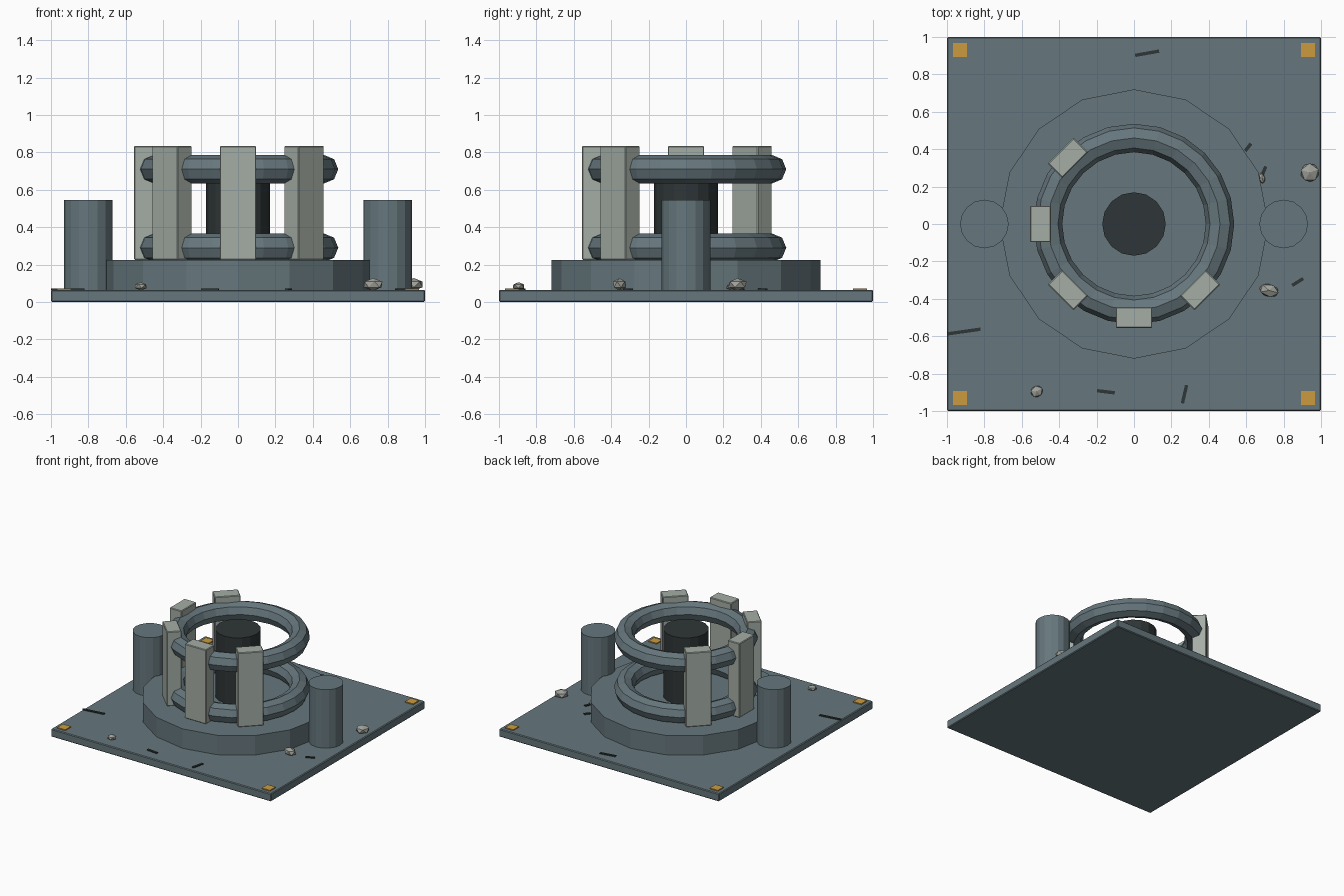
import bpy
from math import radians, cos, sin

cube = bpy.data.objects.get("Cube")
if cube:
    bpy.data.objects.remove(cube, do_unlink=True)


def material(name, rgb):
    m = bpy.data.materials.new(name)
    m.use_nodes = True
    m.diffuse_color = (*rgb, 1)
    m.node_tree.nodes["Principled BSDF"].inputs["Base Color"].default_value = (*rgb, 1)
    return m


slate = material("slate", (0.133, 0.184, 0.205))
stone = material("pale stone", (0.376, 0.423, 0.38))
dark = material("dark iron", (0.028, 0.036, 0.038))
gold = material("amber", (0.60, 0.33, 0.05))
rubble = material("rubble", (0.36, 0.36, 0.33))

DECK = 0.065
DRUM_TOP = 0.225


def finish(name, mat, bevel=0):
    ob = bpy.context.object
    ob.name = name
    ob.data.materials.append(mat)
    if bevel:
        mod = ob.modifiers.new("Bevel", "BEVEL")
        mod.width = bevel
        mod.segments = 1
    return ob


def box(name, mat, x, y, z0, z1, sx, sy, angle=0, bevel=0):
    bpy.ops.mesh.primitive_cube_add(size=1, location=(x, y, (z0 + z1) / 2),
                                    rotation=(0, 0, radians(angle)))
    bpy.context.object.scale = (sx, sy, z1 - z0)
    bpy.ops.object.transform_apply(location=False, rotation=False, scale=True)
    return finish(name, mat, bevel)


def cylinder(name, mat, x, radius, z0, z1):
    bpy.ops.mesh.primitive_cylinder_add(vertices=16, radius=radius, depth=z1 - z0,
                                        location=(x, 0, (z0 + z1) / 2))
    return finish(name, mat)


# Floor slab, drum, core and side pillars
box("floor_slab", slate, 0, 0, 0, DECK, 2, 2, bevel=0.006)
cylinder("drum", slate, 0, 0.72, DECK, DRUM_TOP)
cylinder("core", dark, 0, 0.17, DRUM_TOP, 0.775)
for side, x in (("left", 0.8), ("right", -0.8)):
    cylinder(side + "_pillar", slate, x, 0.13, DECK, 0.545)

# Two faceted rings
for name, z in (("lower_ring", 0.29), ("upper_ring", 0.71)):
    bpy.ops.mesh.primitive_torus_add(major_radius=0.46, minor_radius=0.076,
                                     major_segments=24, minor_segments=8,
                                     location=(0, 0, z))
    finish(name, slate)

# Upright blocks around the broken part of the circle
for i in range(5):
    a = 135 + 45 * i
    box(f"upright_block_{i + 1}", stone, 0.5 * cos(radians(a)), 0.5 * sin(radians(a)),
        DRUM_TOP, 0.835, 0.11, 0.195, a, bevel=0.005)

# Corner plates
for x in (-0.93, 0.93):
    for y in (-0.93, 0.93):
        box("corner_plate", gold, x, y, DECK, DECK + 0.008, 0.074, 0.074)

# Floor cracks: x, y, length, angle
for x, y, length, a in ((0.07, 0.913, 0.13, 10), (0.61, 0.41, 0.05, 52),
                        (0.695, 0.285, 0.05, 68), (-0.91, -0.575, 0.18, 8),
                        (-0.15, -0.897, 0.095, -7), (0.27, -0.91, 0.1, 77),
                        (0.875, -0.31, 0.07, 32)):
    box("floor_crack", dark, x, y, DECK, DECK + 0.008, length, 0.018, a)

# Rubble stones: x, y, half sizes, turn
for x, y, sx, sy, sz, a in ((0.94, 0.275, 0.055, 0.055, 0.034, 20),
                            (0.722, -0.355, 0.058, 0.038, 0.034, -15),
                            (-0.52, -0.895, 0.037, 0.033, 0.022, 30),
                            (0.685, 0.245, 0.016, 0.032, 0.018, 10)):
    bpy.ops.mesh.primitive_ico_sphere_add(subdivisions=1, radius=1,
                                          location=(x, y, DECK + sz * 0.85),
                                          rotation=(0, 0, radians(a)))
    bpy.context.object.scale = (sx, sy, sz)
    finish("rubble_stone", rubble)
